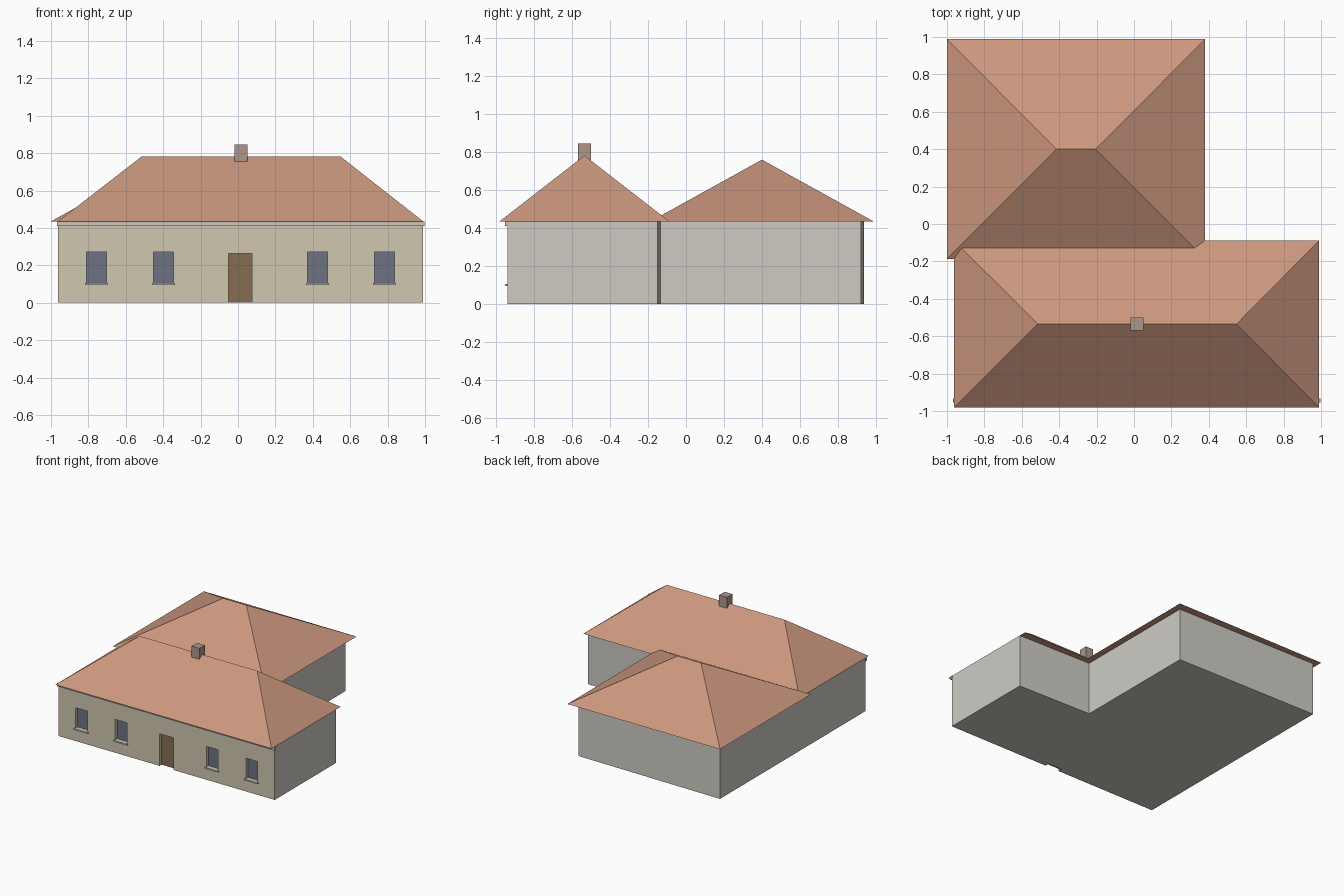
import bpy, bmesh

if "Cube" in bpy.data.objects:
    bpy.data.objects.remove(bpy.data.objects["Cube"])


def material(name, rgb):
    m = bpy.data.materials.new(name)
    m.diffuse_color = (*rgb, 1)
    m.use_nodes = True
    m.node_tree.nodes["Principled BSDF"].inputs["Base Color"].default_value = m.diffuse_color
    return m


TILE = material("roof_tile", (0.60, 0.31, 0.21))
CREAM = material("cream_render", (0.62, 0.57, 0.43))
STONE = material("stone", (0.60, 0.57, 0.48))
GLASS = material("window_glass", (0.15, 0.17, 0.22))
WOOD = material("door_wood", (0.24, 0.15, 0.08))
BRICK = material("chimney_brick", (0.42, 0.31, 0.26))
GREY = material("grey_render", (0.62, 0.60, 0.55))


def make(name, verts, faces, *mats):
    me = bpy.data.meshes.new(name)
    me.from_pydata(verts, [], faces)
    bm = bmesh.new()
    bm.from_mesh(me)
    bmesh.ops.recalc_face_normals(bm, faces=bm.faces)
    bm.to_mesh(me)
    bm.free()
    for m in mats:
        me.materials.append(m)
    ob = bpy.data.objects.new(name, me)
    bpy.context.collection.objects.link(ob)
    return ob


def prism(name, outline, z0, z1, *mats):
    n = len(outline)
    verts = [(x, y, z) for z in (z0, z1) for x, y in outline]
    faces = [(i, (i + 1) % n, n + (i + 1) % n, n + i) for i in range(n)]
    faces += [tuple(range(n)), tuple(range(n, 2 * n))]
    return make(name, verts, faces, *mats)


def box(name, x0, x1, y0, y1, z0, z1, *mats):
    return prism(name, [(x0, y0), (x1, y0), (x1, y1), (x0, y1)], z0, z1, *mats)


def hip_roof(name, x0, x1, y0, y1, rx0, rx1, ry, top):
    verts = [(x0, y0, EAVE), (x1, y0, EAVE), (x1, y1, EAVE), (x0, y1, EAVE),
             (rx0, ry, top), (rx1, ry, top)]
    faces = [(0, 1, 5, 4), (1, 2, 5), (2, 3, 4, 5), (3, 0, 4), (3, 2, 1, 0)]
    return make(name, verts, faces, TILE)


EAVE, FRONT, RECESS = 0.435, -0.94, 0.03

# L-shaped walls, cream on the street front (first edge of the outline)
walls = prism("walls", [(-0.963, FRONT), (0.99, FRONT), (0.99, -0.15), (0.325, -0.135),
                        (0.325, 0.922), (-0.963, 0.937)], 0, EAVE, GREY, CREAM)
for p in walls.data.polygons:
    if p.normal.y < -0.99:
        p.material_index = 1

# two hipped roofs
hip_roof("front_roof", -0.963, 0.99, -0.982, -0.088, -0.515, 0.548, -0.535, 0.782)
hip_roof("rear_roof", -1.0, 0.38, -0.187, 0.988, -0.415, -0.205, 0.40, 0.76)


def cut(name, x0, x1, z0, z1):
    c = box(name, x0, x1, FRONT - 0.1, FRONT + RECESS, z0, z1, GREY, CREAM)
    for p in c.data.polygons:
        p.material_index = 1
    c.hide_render = True
    c.hide_set(True)
    mod = walls.modifiers.new(name, "BOOLEAN")
    mod.object, mod.operation, mod.solver = c, "DIFFERENCE", "EXACT"


# recessed windows with sills
for i, xc in enumerate((-0.756, -0.398, 0.425, 0.783)):
    cut(f"window_cutter_{i}", xc - 0.053, xc + 0.053, 0.105, 0.272)
    box(f"window_{i}", xc - 0.053, xc + 0.053, FRONT + RECESS - 0.004, FRONT + RECESS + 0.01,
        0.105, 0.272, GLASS)
    box(f"window_sill_{i}", xc - 0.062, xc + 0.062, FRONT - 0.013, FRONT + 0.02,
        0.094, 0.106, STONE)

# recessed door
cut("door_cutter", -0.05, 0.076, -0.1, 0.262)
box("door", -0.05, 0.076, FRONT + RECESS - 0.004, FRONT + RECESS + 0.01, 0.0, 0.262, WOOD)

# cornice and chimney
box("cornice", -0.969, 0.996, FRONT - 0.014, FRONT + 0.008, 0.41, EAVE - 0.001, STONE)
box("chimney", -0.02, 0.05, -0.57, -0.5, 0.745, 0.845, BRICK)
